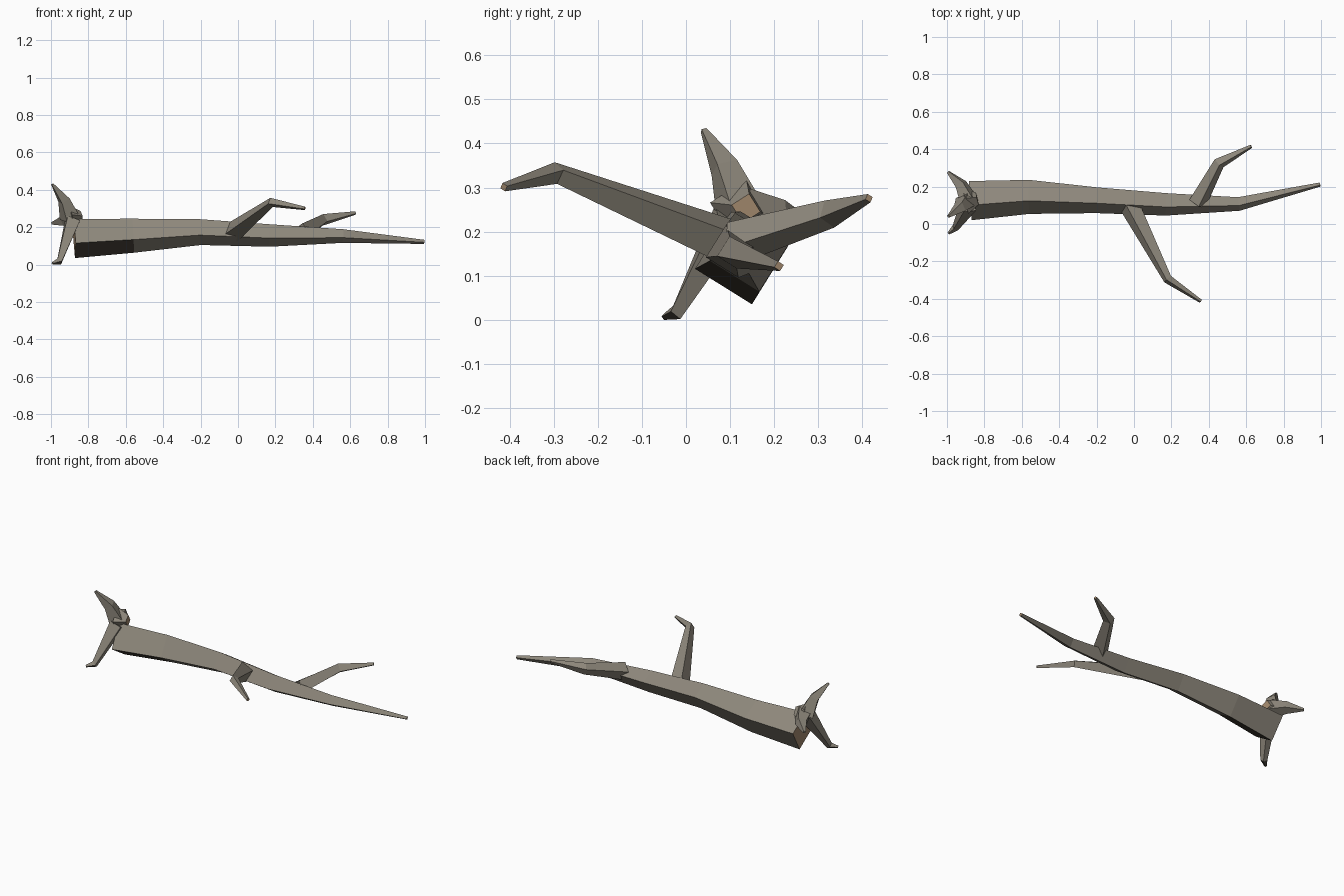
import bpy, bmesh, math
from mathutils import Vector

cube = bpy.data.objects.get("Cube")
if cube:
    bpy.data.objects.remove(cube, do_unlink=True)


def make_material(name, rgb):
    mat = bpy.data.materials.new(name)
    mat.use_nodes = True
    color = (*rgb, 1.0)
    mat.diffuse_color = color
    bsdf = mat.node_tree.nodes["Principled BSDF"]
    bsdf.inputs["Base Color"].default_value = color
    bsdf.inputs["Roughness"].default_value = 0.9
    return mat


bark = make_material("grey bark", (0.27, 0.245, 0.2))
wood = make_material("cut wood", (0.36, 0.25, 0.155))
soil = make_material("dark damp bark", (0.07, 0.06, 0.045))


def limb(name, sections, roll, cut_start=False, cut_end=False, damp_segment=None):
    """Square tapered limb through sections of (x, y, z, side)."""
    points = [Vector(s[:3]) for s in sections]
    last = len(points) - 1
    bm = bmesh.new()
    rings = []
    for i, (p, sec) in enumerate(zip(points, sections)):
        tangent = Vector()
        if i > 0:
            tangent += (p - points[i - 1]).normalized()
        if i < last:
            tangent += (points[i + 1] - p).normalized()
        tangent.normalize()
        across = tangent.cross(Vector((0, 0, 1))).normalized()
        up = across.cross(tangent)
        radius = sec[3] / math.sqrt(2)
        ring = []
        for k in range(4):
            a = math.radians(roll + 45 + 90 * k)
            ring.append(bm.verts.new(p + radius * (math.cos(a) * across + math.sin(a) * up)))
        rings.append(ring)
    damp_faces = []
    for i, (r0, r1) in enumerate(zip(rings, rings[1:])):
        for k in range(4):
            j = (k + 1) % 4
            face = bm.faces.new((r0[k], r0[j], r1[j], r1[k]))
            if i == damp_segment:
                damp_faces.append(face)
    bm.faces.new(rings[0]).material_index = int(cut_start)
    bm.faces.new(rings[-1]).material_index = int(cut_end)
    bmesh.ops.recalc_face_normals(bm, faces=bm.faces)
    # Undersides that touch the ground are dark
    for face in damp_faces:
        face.normal_update()
        if face.normal.z < -0.58:
            face.material_index = 2
    mesh = bpy.data.meshes.new(name)
    bm.to_mesh(mesh)
    bm.free()
    for mat in (bark, wood, soil):
        mesh.materials.append(mat)
    obj = bpy.data.objects.new(name, mesh)
    bpy.context.collection.objects.link(obj)


# Fallen trunk, tapering to a thin broken tip
limb("trunk", [
    (-0.875, 0.125, 0.14, 0.152),
    (-0.56, 0.145, 0.155, 0.132),
    (-0.2, 0.127, 0.174, 0.1),
    (0.17, 0.105, 0.156, 0.087),
    (0.56, 0.107, 0.153, 0.053),
    (0.995, 0.211, 0.122, 0.016),
], 32, cut_start=True, cut_end=True, damp_segment=0)

# Two bent branches
limb("front_branch", [
    (-0.025, 0.1, 0.175, 0.08),
    (0.18, -0.295, 0.333, 0.036),
    (0.357, -0.413, 0.301, 0.014),
], 30, cut_end=True)
limb("back_branch", [
    (0.34, 0.11, 0.175, 0.07),
    (0.455, 0.325, 0.24, 0.046),
    (0.627, 0.415, 0.276, 0.014),
], 30, cut_end=True)

# Root hub with a cut stub, and three splayed roots
limb("root_hub", [
    (-0.838, 0.136, 0.253, 0.048),
    (-0.9, 0.122, 0.25, 0.1),
], 32, cut_start=True)
limb("upper_root", [
    (-0.9, 0.12, 0.25, 0.08),
    (-0.93, 0.087, 0.345, 0.05),
    (-0.992, 0.04, 0.43, 0.012),
], 20)
limb("lower_root", [
    (-0.885, 0.1, 0.235, 0.07),
    (-0.955, -0.02, 0.018, 0.028),
    (-0.992, -0.05, 0.007, 0.01),
], 40, damp_segment=1)
limb("back_root", [
    (-0.885, 0.13, 0.25, 0.075),
    (-0.925, 0.212, 0.24, 0.05),
    (-0.994, 0.278, 0.222, 0.012),
], 20)
